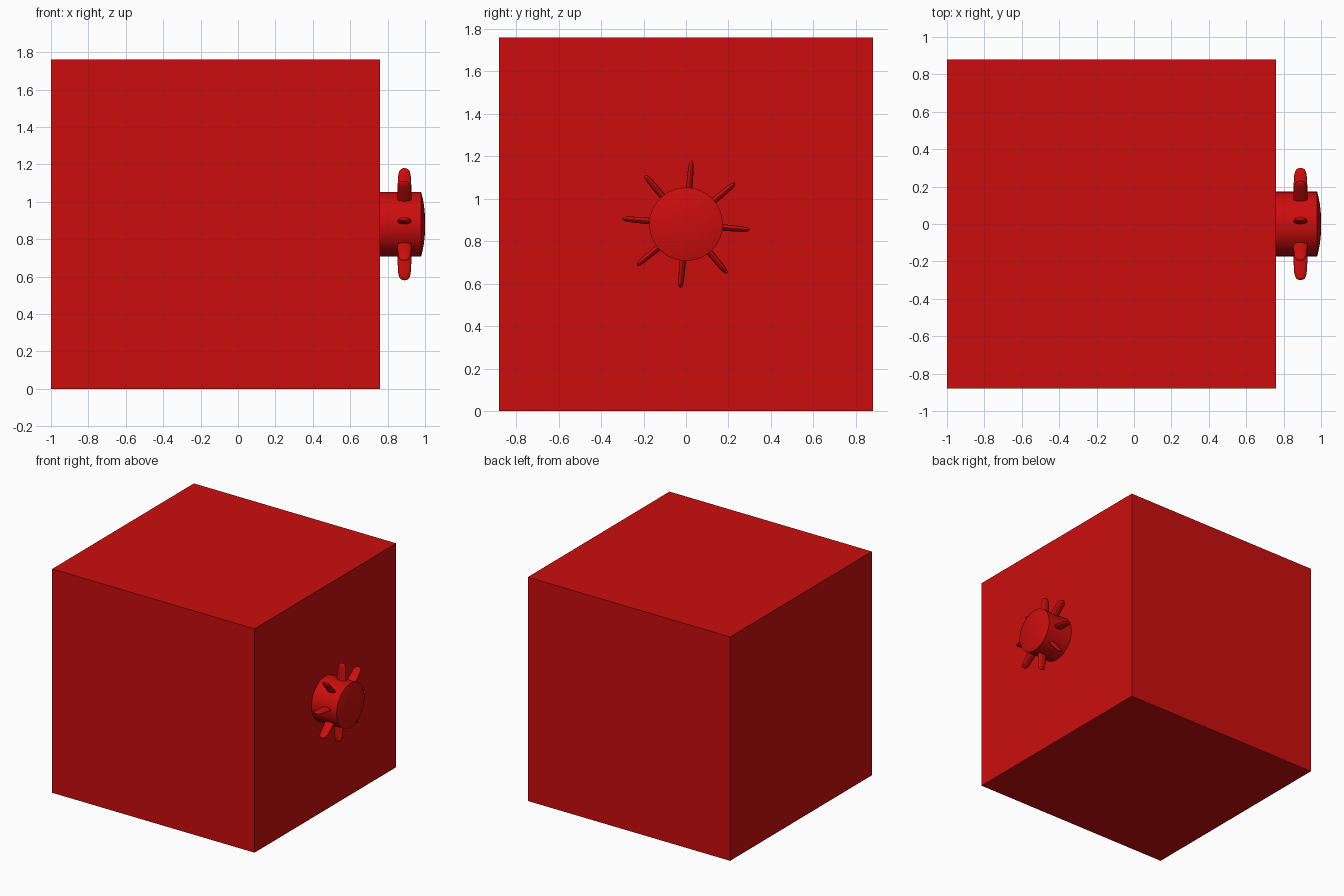
import bpy, bmesh, math
from mathutils import Matrix, Vector

if "Cube" in bpy.data.objects:
    bpy.data.objects.remove(bpy.data.objects["Cube"])

red = bpy.data.materials.new("red")
red.diffuse_color = (0.6, 0.004, 0.004, 1)
red.use_nodes = True
red.node_tree.nodes["Principled BSDF"].inputs["Base Color"].default_value = red.diffuse_color
KNOB_Z = 0.88


def finish(name, bm, smooth=False):
    bmesh.ops.recalc_face_normals(bm, faces=bm.faces)
    me = bpy.data.meshes.new(name)
    bm.to_mesh(me)
    bm.free()
    ob = bpy.data.objects.new(name, me)
    bpy.context.collection.objects.link(ob)
    me.materials.append(red)
    if smooth:
        bpy.ops.object.select_all(action='DESELECT')
        ob.select_set(True)
        bpy.context.view_layer.objects.active = ob
        bpy.ops.object.shade_smooth_by_angle(angle=math.radians(40))
    return ob


def lathe(profile, sides):
    """Revolve (radius, height) points around z, capping both ends."""
    bm = bmesh.new()
    rings = []
    for r, h in profile:
        rings.append([bm.verts.new((r * math.cos(math.tau * i / sides),
                                    r * math.sin(math.tau * i / sides), h))
                      for i in range(sides)])
    for a, b in zip(rings, rings[1:]):
        for i in range(sides):
            j = (i + 1) % sides
            bm.faces.new((a[i], a[j], b[j], b[i]))
    bm.faces.new(rings[0])
    bm.faces.new(rings[-1])
    return bm


# Cube body
bm = bmesh.new()
bmesh.ops.create_cube(bm, size=1.76)
bmesh.ops.translate(bm, verts=bm.verts, vec=(-0.12, 0, KNOB_Z))
finish("body_cube", bm)

# Round knob with a slightly domed face, axis along x
bm = lathe([(0.173, 0.76), (0.173, 0.979), (0.145, 0.986),
            (0.11, 0.993), (0.07, 0.998), (0.03, 1.0)], 48)
bmesh.ops.transform(bm, verts=bm.verts,
                    matrix=Matrix.Translation((0, 0, KNOB_Z)) @ Matrix.Rotation(math.pi / 2, 4, 'Y'))
finish("knob", bm, True)

# Eight flattened, round-tipped spokes around the knob
spoke_profile = [(0.039, 0.15), (0.036, 0.22), (0.033, 0.265), (0.029, 0.281),
                 (0.022, 0.293), (0.012, 0.299), (0.003, 0.301)]
for k in range(8):
    bm = lathe(spoke_profile, 16)
    turn = Matrix.Rotation(math.radians(-5 + 45 * k), 4, 'X')
    flat = Matrix.Diagonal((1, 0.4, 1, 1))
    bmesh.ops.transform(bm, verts=bm.verts,
                        matrix=Matrix.Translation((0.89, 0, KNOB_Z)) @ turn @ flat)
    finish(f"spoke_{k + 1}", bm, True)
